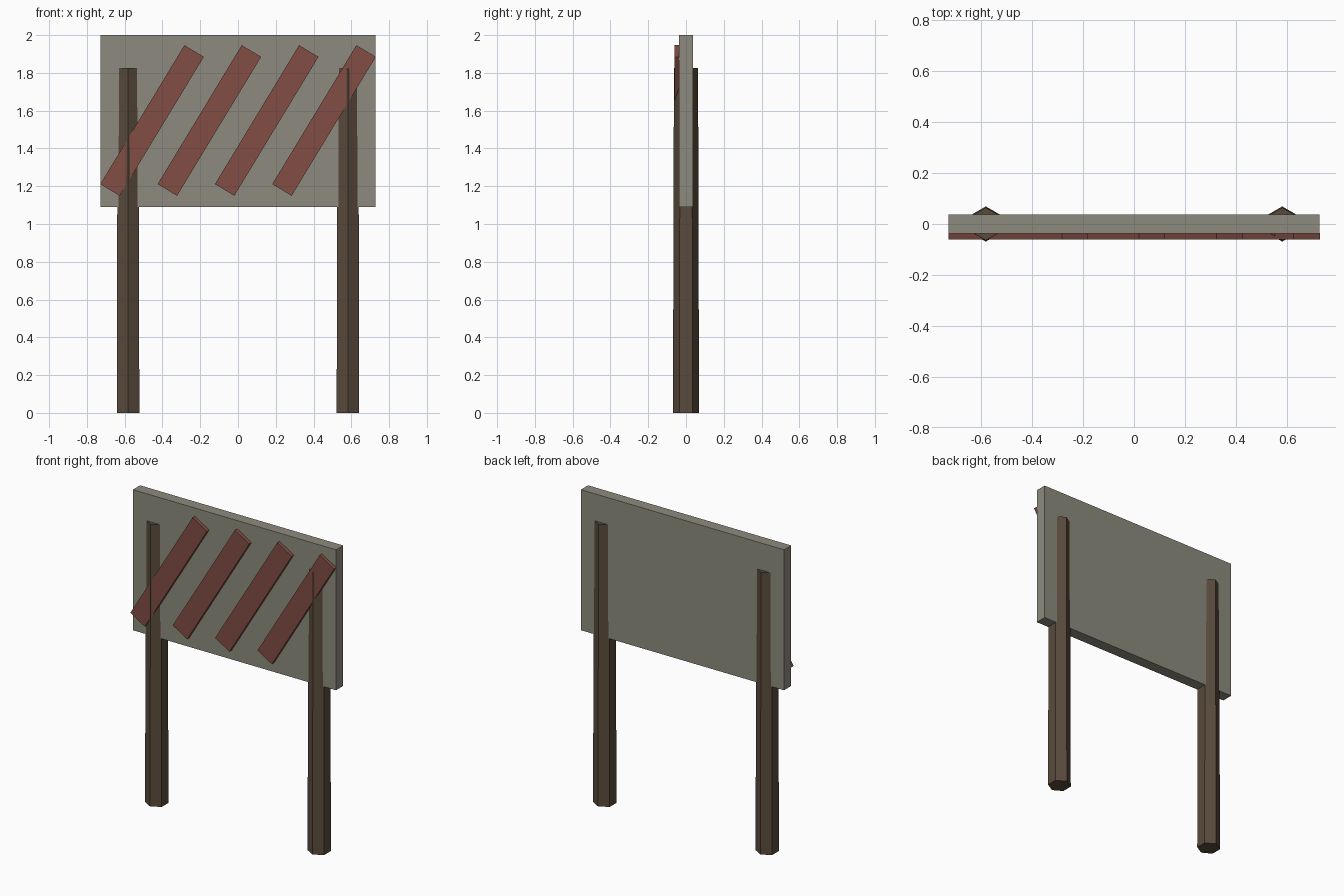
import bpy
from math import radians

if "Cube" in bpy.data.objects:
    bpy.data.objects.remove(bpy.data.objects["Cube"])


def material(name, colour):
    mat = bpy.data.materials.new(name)
    mat.diffuse_color = (*colour, 1.0)
    mat.use_nodes = True
    mat.node_tree.nodes["Principled BSDF"].inputs["Base Color"].default_value = mat.diffuse_color
    return mat


def finish(name, mat):
    obj = bpy.context.object
    obj.name = name
    obj.data.materials.append(mat)
    return obj


def box(name, centre, size, mat, tilt=0.0):
    bpy.ops.mesh.primitive_cube_add(size=1, location=centre, rotation=(0, tilt, 0))
    bpy.context.object.scale = size
    bpy.ops.object.transform_apply(location=False, rotation=False, scale=True)
    return finish(name, mat)


board_grey = material("weathered_board", (0.27, 0.26, 0.21))
stripe_red = material("faded_red", (0.22, 0.075, 0.06))
post_brown = material("dark_wood", (0.10, 0.07, 0.045))

# Sign board
box("sign_board", (0, 0, 1.545), (1.455, 0.073, 0.91), board_grey)

# Slanted stripes on the front of the board
for i in range(4):
    box(f"stripe_{i + 1}", (-0.455 + i * 0.3035, -0.0475, 1.548),
        (0.12, 0.025, 0.86), stripe_red, tilt=radians(31.2))

# Six-sided, slightly tapered posts, with ridges pointing front and back
POST_HEIGHT = 1.825
for side, x in (("left", -0.582), ("right", 0.582)):
    bpy.ops.mesh.primitive_cone_add(vertices=6, radius1=0.069, radius2=0.064,
                                    depth=POST_HEIGHT,
                                    location=(x, 0, POST_HEIGHT / 2))
    finish(f"{side}_post", post_brown)
